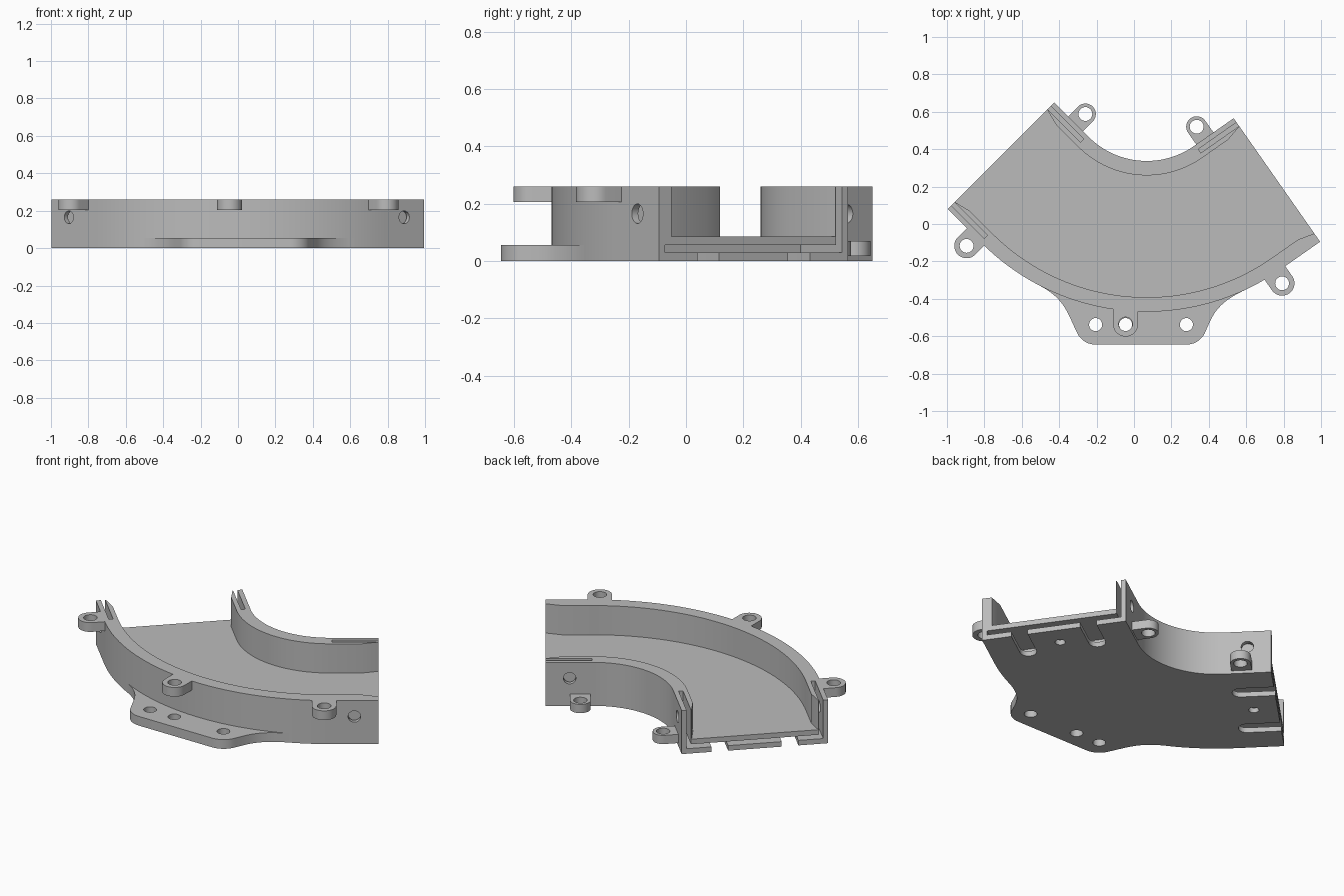
import bpy, bmesh, math
from mathutils import Vector, Matrix

if "Cube" in bpy.data.objects:
    bpy.data.objects.remove(bpy.data.objects["Cube"])

C = Vector((0.068, 0.776))        # bend centre
R, W, L = 0.439, 0.806, 0.26      # inner radius, channel width, straight run at each end
H, FLOOR, WALL = 0.26, 0.085, 0.077
ENDS = [(math.radians(225), -1), (math.radians(305), 1)]

grey = bpy.data.materials.new("grey_plastic")
grey.diffuse_color = (0.50, 0.50, 0.50, 1)
grey.use_nodes = True
grey.node_tree.nodes["Principled BSDF"].inputs["Base Color"].default_value = grey.diffuse_color


def radial(a):
    return Vector((math.cos(a), math.sin(a)))


def end_point(end, s, t):
    """Point s across the channel and t inward from an end face."""
    a, sign = end
    return C + radial(a) * (R + s) + Vector((-math.sin(a), math.cos(a))) * sign * (L - t)


def arc(centre, radius, a0, a1, n):
    return [Vector(centre) + radial(a0 + (a1 - a0) * i / n) * radius for i in range(n + 1)]


def bend(s, n=48):
    return arc(C, R + s, ENDS[0][0], ENDS[1][0], n)


def bezier(p, n=12):
    p = [Vector(v) for v in p]
    out = []
    for i in range(n + 1):
        t = i / n
        out.append(p[0] * (1 - t) ** 3 + p[1] * 3 * t * (1 - t) ** 2
                   + p[2] * 3 * t * t * (1 - t) + p[3] * t ** 3)
    return out


def finish_mesh(name, bm):
    bmesh.ops.recalc_face_normals(bm, faces=bm.faces)
    me = bpy.data.meshes.new(name)
    bm.to_mesh(me)
    bm.free()
    me.materials.append(grey)
    ob = bpy.data.objects.new(name, me)
    bpy.context.collection.objects.link(ob)
    return ob


def prism(name, pts, z0, z1):
    bm = bmesh.new()
    face = bm.faces.new([bm.verts.new((p[0], p[1], z0)) for p in pts])
    ext = bmesh.ops.extrude_face_region(bm, geom=[face])
    vs = [g for g in ext["geom"] if isinstance(g, bmesh.types.BMVert)]
    bmesh.ops.translate(bm, verts=vs, vec=(0, 0, z1 - z0))
    return finish_mesh(name, bm)


def rod(centre, axis, radius, length):
    bm = bmesh.new()
    rot = Vector(axis).to_track_quat('Z', 'Y').to_matrix().to_4x4()
    bmesh.ops.create_cone(bm, cap_ends=True, segments=32, radius1=radius, radius2=radius,
                          depth=length, matrix=Matrix.Translation(centre) @ rot)
    return finish_mesh("cutter", bm)


def cut(ob, cutter):
    cutter.hide_render = True
    m = ob.modifiers.new("cut", 'BOOLEAN')
    m.operation, m.solver, m.object = 'DIFFERENCE', 'EXACT', cutter
    bpy.context.view_layer.objects.active = ob
    bpy.ops.object.modifier_apply(modifier=m.name)
    bpy.data.objects.remove(cutter)


def smooth(ob):
    bpy.ops.object.select_all(action='DESELECT')
    ob.select_set(True)
    bpy.context.view_layer.objects.active = ob
    bpy.ops.object.shade_smooth_by_angle(angle=math.radians(30))


# Curved channel block
e0, e1 = ENDS
outline = ([end_point(e0, 0, 0)] + bend(0) + [end_point(e1, 0, 0), end_point(e1, W, 0)]
           + bend(W)[::-1] + [end_point(e0, W, 0)])
channel = prism("channel", outline, 0, H)

# Hollow between the walls, flared at the ends so the inner leaves taper
TIP, FLARE = 0.054, 0.09


def side(s_tip, s_full):
    return ([end_point(e0, s_tip, -0.05), end_point(e0, s_tip, 0), end_point(e0, s_full, FLARE)]
            + bend(s_full)
            + [end_point(e1, s_full, FLARE), end_point(e1, s_tip, 0), end_point(e1, s_tip, -0.05)])


cut(channel, prism("cutter", side(TIP, WALL) + side(W - TIP, W - WALL)[::-1], FLOOR, H + 0.1))

# Joining grooves, finger gaps and screw holes at both ends
LEAF, SLOT, DEPTH = 0.027, 0.024, 0.25


def end_box(end, s0, s1, z0, z1):
    pts = [end_point(end, s, t) for s, t in
           ((s0, -0.05), (s1, -0.05), (s1, DEPTH), (s0, DEPTH))]
    return prism("cutter", pts, z0, z1)


for end in ENDS:
    u = radial(end[0])
    cut(channel, end_box(end, LEAF, W - LEAF, 0.03, 0.055))
    for s0 in (LEAF, W - LEAF - SLOT):
        cut(channel, end_box(end, s0, s0 + SLOT, 0.031, H + 0.1))
    for mid in (0.26 * W, 0.74 * W):
        hw = 0.046
        pts = [end_point(end, mid - hw, -0.05)]
        pts += [end_point(end, mid - hw * math.cos(k * math.pi / 12),
                          0.185 + hw * math.sin(k * math.pi / 12)) for k in range(13)]
        pts += [end_point(end, mid + hw, -0.05)]
        cut(channel, prism("cutter", pts, -0.1, 0.04))
    p = end_point(end, W / 2, 0.13)
    cut(channel, rod((p.x, p.y, -0.02), (0, 0, 1), 0.028, 0.12))
    for s in (-0.02, W + 0.02):
        p = end_point(end, s, 0.13)
        cut(channel, rod((p.x, p.y, 0.165), (u.x, u.y, 0), 0.034, 0.12))
smooth(channel)

# Mounting flange with three holes
left = bezier([(-0.50, -0.332), (-0.37, -0.40), (-0.355, -0.48), (-0.308, -0.573)])
right = bezier([(0.383, -0.573), (0.425, -0.48), (0.44, -0.42), (0.62, -0.34)])
deg = math.radians
profile = (left + arc((-0.205, -0.535), 0.11, deg(200), deg(270), 10)[1:]
           + arc((0.28, -0.535), 0.11, deg(270), deg(340), 10)[:-1] + right
           + arc(C, R + W - 0.015, deg(296), deg(243), 24))
flange = prism("mounting_flange", profile, 0, 0.055)
for x in (-0.205, -0.045, 0.28):
    cut(flange, rod((x, -0.538, 0.03), (0, 0, 1), 0.035, 0.2))
smooth(flange)


# Screw lugs: rounded tab reaching into the wall, with a hole
def lug(name, centre, toward_wall, radius, z0, z1):
    c, d = Vector(centre), Vector(toward_wall)
    a = math.atan2(d.y, d.x)
    pts = arc(c, radius, a + math.pi / 2, a + 3 * math.pi / 2, 20)
    reach = d * 0.09
    pts += [pts[-1] + reach, pts[0] + reach]
    ob = prism(name, pts, z0, z1)
    cut(ob, rod((c.x, c.y, z0), (0, 0, 1), 0.037, 0.3))
    smooth(ob)


uL, uR = radial(e0[0]), radial(e1[0])
lug("outer_lug_left", (-0.895, -0.117), -uL, 0.066, 0.205, H)
lug("outer_lug_right", (0.792, -0.317), -uR, 0.066, 0.205, H)
lug("outer_lug_middle", (-0.045, -0.535), (0, 1), 0.067, 0.205, H)
lug("inner_lug_left", (-0.26, 0.588), uL, 0.056, 0.018, 0.07)
lug("inner_lug_right", (0.335, 0.52), uR, 0.056, 0.018, 0.07)
